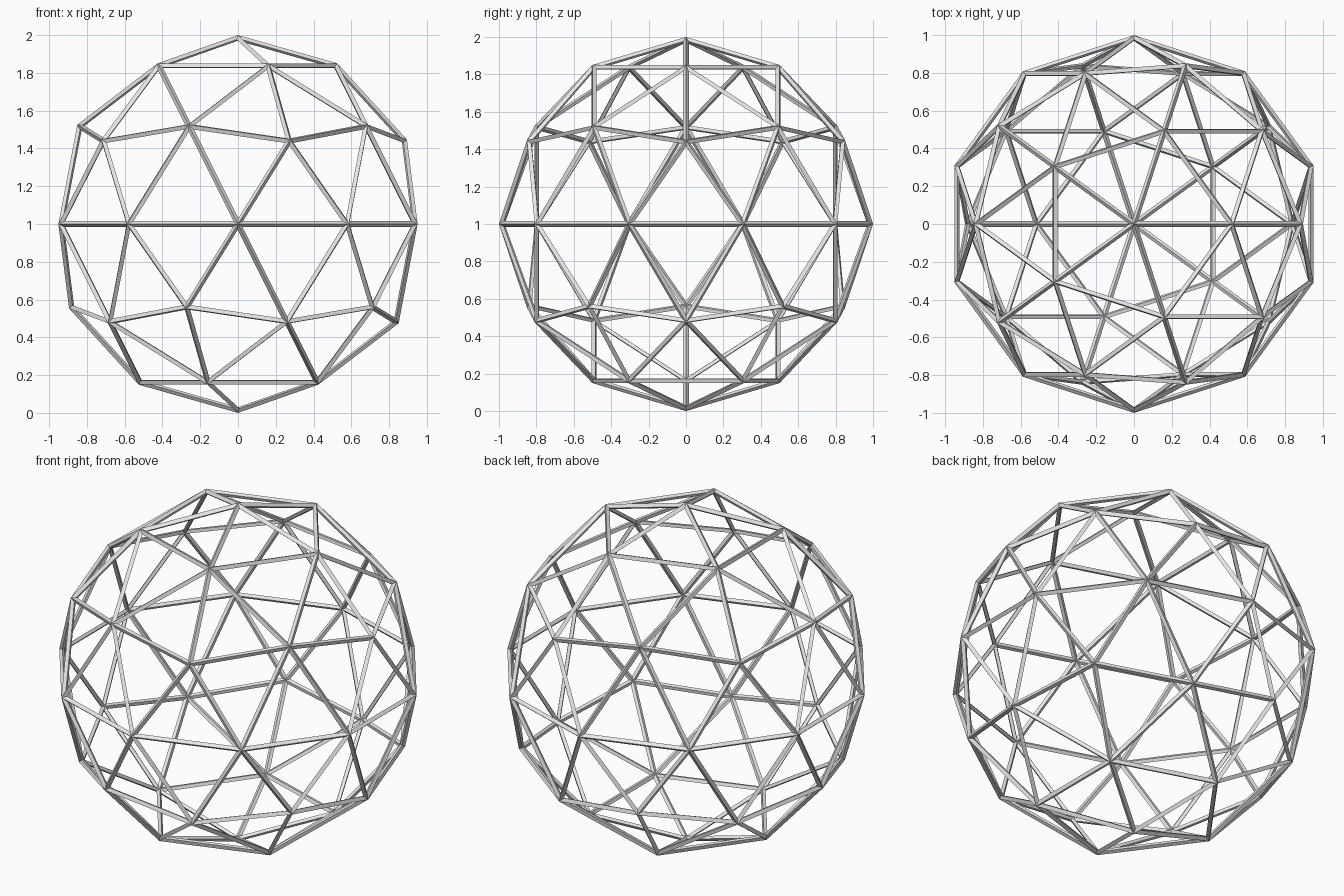
import bpy

cube = bpy.data.objects.get("Cube")
if cube:
    bpy.data.objects.remove(cube, do_unlink=True)

THICKNESS = 0.03

# Plain grey for every strut
grey = bpy.data.materials.new("light_grey")
grey.use_nodes = True
colour = (0.8, 0.8, 0.8, 1)
grey.diffuse_color = colour
grey.node_tree.nodes["Principled BSDF"].inputs["Base Color"].default_value = colour

# Geodesic sphere whose edges become the struts
bpy.ops.mesh.primitive_ico_sphere_add(
    subdivisions=2, radius=1 - THICKNESS / 2, location=(0, 0, 1))
frame = bpy.context.object
frame.name = "geodesic_strut_frame"
frame.data.materials.append(grey)

# Diamond-section struts along every edge
struts = frame.modifiers.new("struts", "WIREFRAME")
struts.thickness = THICKNESS
struts.offset = 0
struts.use_even_offset = True
struts.use_replace = True
bpy.ops.object.shade_flat()
